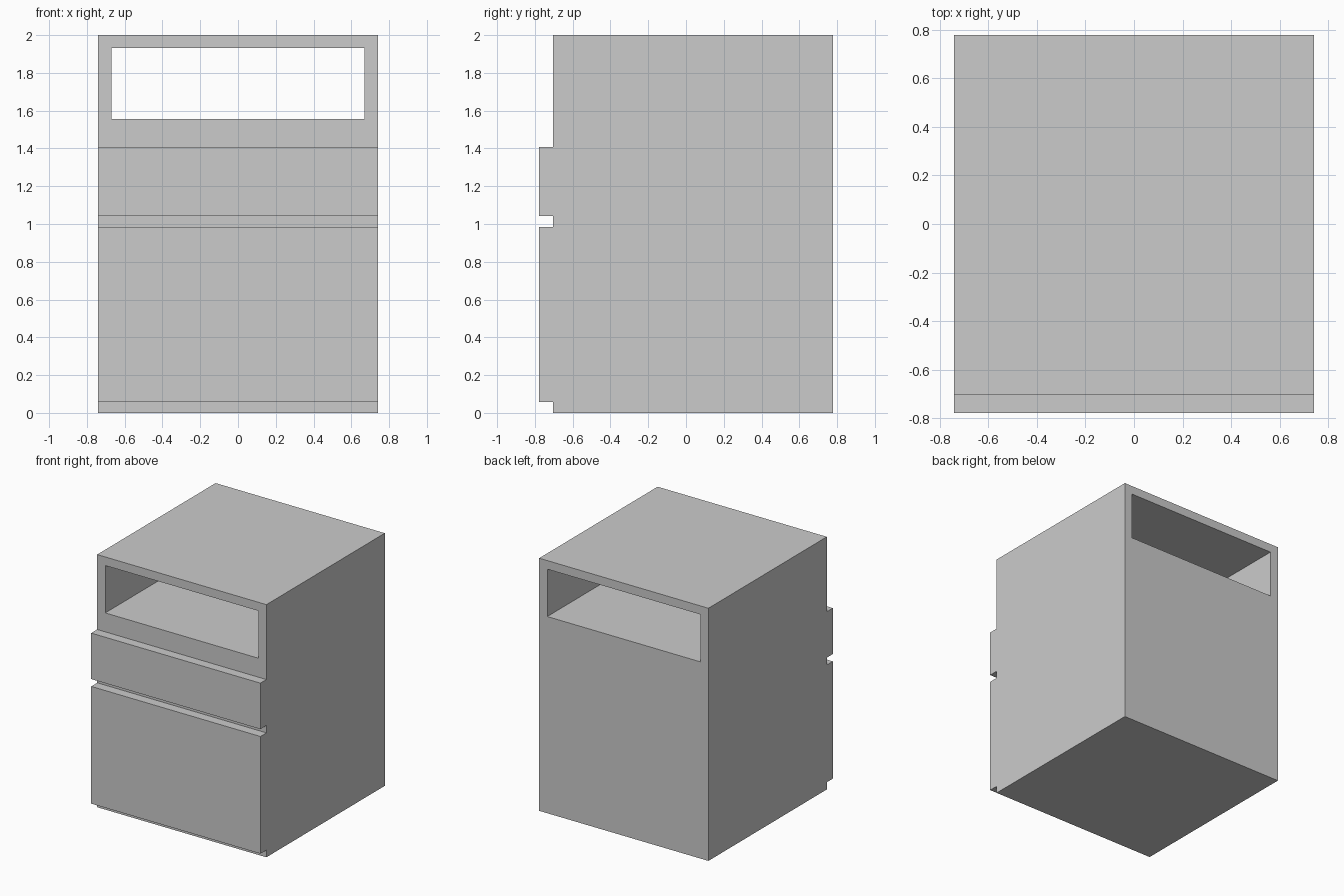
import bpy, bmesh

if "Cube" in bpy.data.objects:
    bpy.data.objects.remove(bpy.data.objects["Cube"])

HALF_W = 0.741
FRONT, BODY_FRONT, BACK = -0.778, -0.703, 0.778


def make_object(name, bm):
    bmesh.ops.recalc_face_normals(bm, faces=bm.faces)
    mesh = bpy.data.meshes.new(name)
    bm.to_mesh(mesh)
    bm.free()
    obj = bpy.data.objects.new(name, mesh)
    bpy.context.collection.objects.link(obj)
    return obj


def rect(bm, half_w, y, z0, z1):
    corners = [(-half_w, z0), (half_w, z0), (half_w, z1), (-half_w, z1)]
    return [bm.verts.new((x, y, z)) for x, z in corners]


def join_loops(bm, a, b):
    for i in range(4):
        j = (i + 1) % 4
        bm.faces.new((a[i], a[j], b[j], b[i]))


# Cabinet body with an open shelf running front to back
bm = bmesh.new()
loops = [rect(bm, HALF_W, BODY_FRONT, 0, 2),
         rect(bm, 0.67, BODY_FRONT, 1.557, 1.932),
         rect(bm, 0.67, BACK, 1.557, 1.932),
         rect(bm, HALF_W, BACK, 0, 2)]
for i in range(4):
    join_loops(bm, loops[i], loops[(i + 1) % 4])
make_object("cabinet_body", bm)

# Full-width drawer fronts standing proud of the body
for name, z0, z1 in (("lower_drawer_front", 0.057, 0.985),
                     ("upper_drawer_front", 1.043, 1.407)):
    bm = bmesh.new()
    a = rect(bm, HALF_W, FRONT, z0, z1)
    b = rect(bm, HALF_W, BODY_FRONT, z0, z1)
    join_loops(bm, a, b)
    bm.faces.new(a)
    bm.faces.new(b)
    make_object(name, bm)
